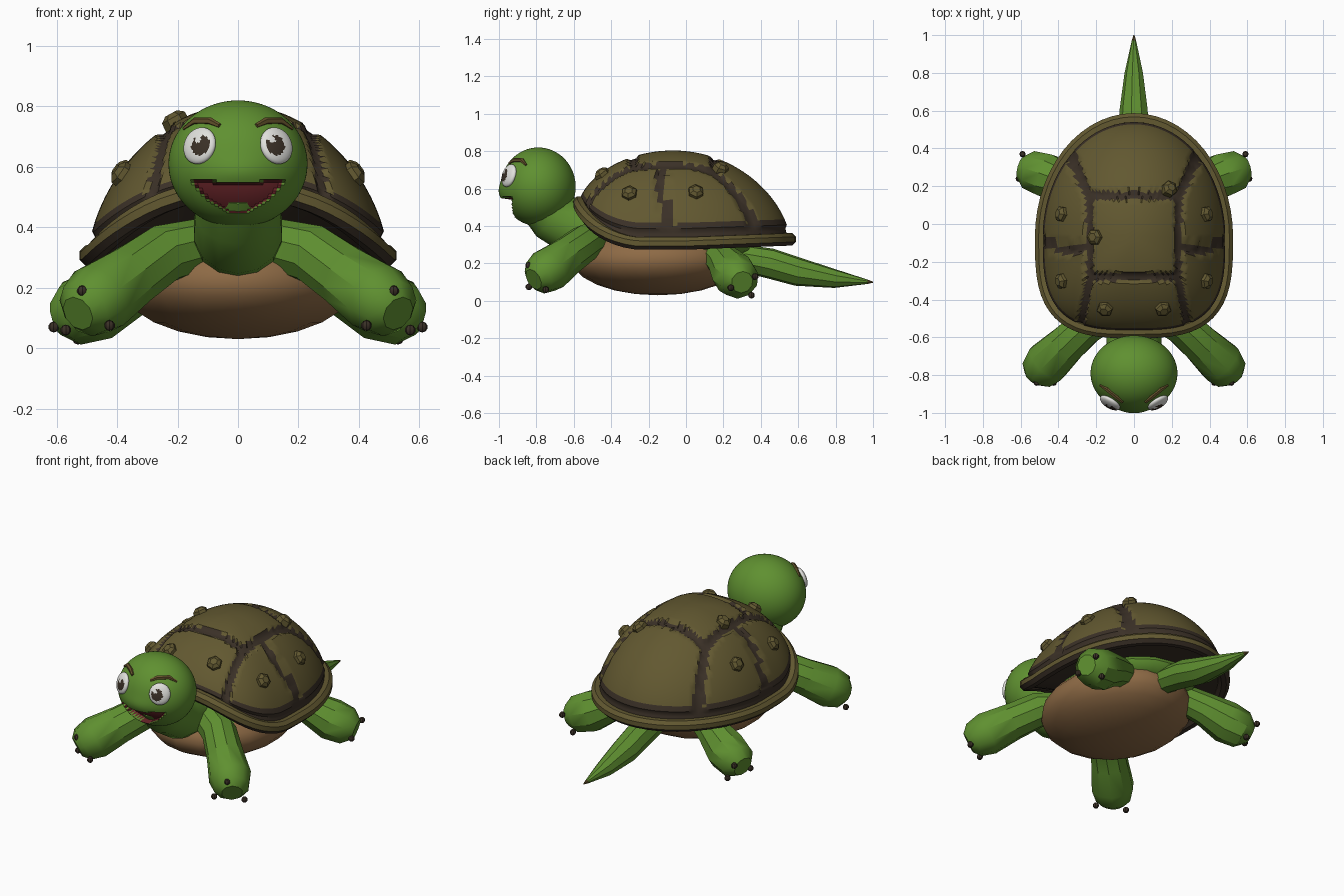
import bpy, bmesh, math
from mathutils import Vector, Matrix

if "Cube" in bpy.data.objects:
    bpy.data.objects.remove(bpy.data.objects["Cube"])


def material(name, rgb):
    m = bpy.data.materials.new(name)
    m.diffuse_color = (*rgb, 1)
    m.use_nodes = True
    m.node_tree.nodes["Principled BSDF"].inputs["Base Color"].default_value = m.diffuse_color
    return m


GREEN = material("skin green", (0.115, 0.28, 0.03))
OLIVE = material("shell olive", (0.122, 0.098, 0.030))
DARK = material("seam brown", (0.043, 0.030, 0.020))
TAN = material("belly tan", (0.27, 0.145, 0.06))
RED = material("mouth red", (0.14, 0.018, 0.022))
WHITE = material("eye white", (0.75, 0.75, 0.72))
BROWN = material("brow brown", (0.13, 0.085, 0.025))


def finish(name, bm, mats, angle=35, rule=None):
    bmesh.ops.recalc_face_normals(bm, faces=bm.faces)
    bm.normal_update()
    for f in bm.faces:
        f.smooth = True
        if rule:
            f.material_index = rule(f)
    me = bpy.data.meshes.new(name)
    bm.to_mesh(me)
    bm.free()
    me.set_sharp_from_angle(angle=math.radians(angle))
    for m in mats:
        me.materials.append(m)
    ob = bpy.data.objects.new(name, me)
    bpy.context.collection.objects.link(ob)
    return ob


def skin_rings(bm, rings, closed=False):
    n = len(rings[0])
    pairs = list(zip(rings, rings[1:])) + ([(rings[-1], rings[0])] if closed else [])
    for a, b in pairs:
        for i in range(n):
            j = (i + 1) % n
            bm.faces.new((a[i], a[j], b[j], b[i]))


def tube(name, pts, sides, mats, closed=False, angle=35, rule=None):
    """Sweep of rings along (x, y, z, radius) points."""
    bm = bmesh.new()
    rings = []
    for i, p in enumerate(pts):
        if closed:
            a, b = pts[i - 1], pts[(i + 1) % len(pts)]
        else:
            a, b = pts[max(i - 1, 0)], pts[min(i + 1, len(pts) - 1)]
        t = (Vector(b[:3]) - Vector(a[:3])).normalized()
        side = t.cross(Vector((0, 0, 1)))
        side = side.normalized() if side.length > 0.05 else Vector((1, 0, 0))
        up = side.cross(t)
        rings.append([bm.verts.new(Vector(p[:3]) + p[3] * (math.cos(w) * side + math.sin(w) * up))
                      for w in (2 * math.pi * (k + 0.5) / sides for k in range(sides))])
    skin_rings(bm, rings, closed)
    if not closed:
        bm.faces.new(rings[0])
        bm.faces.new(rings[-1])
    return finish(name, bm, mats, angle, rule)


def ball(name, loc, radii, mats, rot=None, seg=20, rule=None):
    bm = bmesh.new()
    bmesh.ops.create_uvsphere(bm, u_segments=seg, v_segments=seg * 2 // 3, radius=1)
    if rule:
        for f in bm.faces:
            f.material_index = rule(f.calc_center_median())
    m = Matrix.Translation(loc) @ (rot.to_matrix().to_4x4() if rot else Matrix()) @ Matrix.Diagonal((*radii, 1))
    bmesh.ops.transform(bm, matrix=m, verts=bm.verts)
    return finish(name, bm, mats)


# Shell shape: rounder behind, squarer and turned up in front
CY, IN = -0.07, 0.93


def outline(t, k=1.0):
    c, s = math.cos(t), math.sin(t)
    n, b = (2, 0.66) if s > 0 else (3.2, 0.53)
    return (k * 0.52 * math.copysign(abs(c) ** (2 / n), c),
            CY + k * b * math.copysign(abs(s) ** (2 / n), s))


def rim_z(x, y):
    if y < -0.25:
        return 0.295 + 0.25 * ((-0.25 - y) / 0.35) ** 1.6 * (1 - 0.5 * (x / 0.5) ** 2)
    return 0.295 + 0.04 * max(0, y)


def rho_of(x, y):
    n, b = (2, 0.66) if y > CY else (3.2, 0.53)
    return (abs(x / 0.52) ** n + abs((y - CY) / b) ** n) ** (1 / n) / IN


def dome(x, y):
    r = max(rho_of(x, y), 1e-4)
    zr = rim_z(x / r, CY + (y - CY) / r)
    return Vector((x, y, zr + (0.79 - zr) * max(0, 1 - r * r) ** 0.6))


def dome_normal(x, y, e=0.01):
    dx = dome(x + e, y) - dome(x - e, y)
    dy = dome(x, y + e) - dome(x, y - e)
    return dx.cross(dy).normalized()


def seam(x, y):
    ax = abs(x)
    xs = 0.235 + 0.45 * max(0, y - 0.14) + 0.2 * max(0, -0.3 - y)
    if abs(ax - xs) < 0.02 + 0.06 * max(0, y - 0.1) or rho_of(x, y) > 0.975:
        return True
    if ax < xs:
        return abs(y - 0.15) < 0.022 or abs(y + 0.28) < 0.022
    return abs(y + 0.1 - 0.04 * math.sin(14 * ax)) < 0.025


# Shell dome with raised plates and dark sunken seams
bm = bmesh.new()
N, K = 160, 46
rings = []
for k in range(1, K + 1):
    r = math.sin(math.pi / 2 * k / K)
    ring = []
    for i in range(N):
        x, y = outline(2 * math.pi * i / N, IN * r)
        p = dome(x, y)
        if not seam(x, y):
            p += 0.014 * dome_normal(x * 0.98, y * 0.98)
        ring.append(bm.verts.new(p))
    rings.append(ring)
skin_rings(bm, rings)
bm.faces.new(rings[0])


def shell_rule(f):
    c = f.calc_center_median()
    return int(seam(c.x, c.y))


finish("shell_dome", bm, [OLIVE, DARK], 40, shell_rule)

# Shell rim
rim = []
for i in range(56):
    x, y = outline(2 * math.pi * i / 56, 0.945)
    rim.append((x, y, rim_z(x, y) + 0.012, 0.036))
tube("shell_rim", rim, 8, [OLIVE, DARK], True, 40, lambda f: int(f.normal.z < -0.3))

# Dark underside of the shell
bm = bmesh.new()
rings = []
for k in range(1, 7):
    r = k / 6
    ring = []
    for i in range(48):
        x, y = outline(2 * math.pi * i / 48, 0.93 * r)
        ex, ey = outline(2 * math.pi * i / 48, 0.93)
        ring.append(bm.verts.new((x, y, 0.33 + (rim_z(ex, ey) - 0.33) * r * r)))
    rings.append(ring)
skin_rings(bm, rings)
bm.faces.new(rings[0])
finish("shell_underside", bm, [DARK])

# Shell knobs
for x, y in ((0.37, 0.05), (-0.37, 0.05), (0.37, -0.3), (-0.37, -0.3),
             (0.15, -0.44), (-0.15, -0.44), (-0.2, -0.07), (0.18, 0.18)):
    p, n = dome(x, y), dome_normal(x, y)
    tube("shell_knob", [(*(p + n * d), r) for d, r in ((-0.02, 0.046), (0.03, 0.042), (0.045, 0.022))],
         6, [OLIVE], angle=20)

# Belly plate and inner body
ball("belly", (0, -0.15, 0.22), (0.40, 0.46, 0.19), [TAN], seg=18)
ball("body", (0, -0.1, 0.30), (0.36, 0.46, 0.11), [GREEN], seg=18)

# Neck and tail
tube("neck", [(0, -0.78, 0.56, 0.14), (0, -0.70, 0.45, 0.145), (0, -0.60, 0.39, 0.15), (0, -0.42, 0.36, 0.15)],
     14, [GREEN])
tube("tail", [(0, 0.2, 0.235, 0.07), (0, 0.32, 0.225, 0.075), (0, 0.45, 0.20, 0.082), (0, 0.6, 0.155, 0.077),
              (0, 0.8, 0.118, 0.05), (0, 0.97, 0.102, 0.012), (0, 1.0, 0.10, 0.003)], 9, [GREEN, BROWN],
     rule=lambda f: int(f.calc_center_median().y > 0.965))

# Flippers with small dark claws
for s in (1, -1):
    tube("front_flipper", [(s * 0.12, -0.47, 0.34, 0.09), (s * 0.25, -0.54, 0.31, 0.1), (s * 0.36, -0.64, 0.235, 0.106),
                           (s * 0.46, -0.735, 0.165, 0.122), (s * 0.51, -0.79, 0.13, 0.1),
                           (s * 0.53, -0.815, 0.115, 0.06)], 10, [GREEN])
    tube("rear_flipper", [(s * 0.2, 0.15, 0.26, 0.08), (s * 0.34, 0.21, 0.205, 0.095), (s * 0.46, 0.255, 0.145, 0.12),
                          (s * 0.55, 0.285, 0.115, 0.108), (s * 0.60, 0.30, 0.10, 0.06)], 10, [GREEN])
    for c in ((0.515, -0.84, 0.19), (0.425, -0.84, 0.075), (0.57, -0.75, 0.06),
              (0.59, 0.37, 0.13), (0.61, 0.24, 0.07), (0.53, 0.35, 0.03)):
        ball("claw", (s * c[0], c[1], c[2]), (0.018, 0.018, 0.018), [DARK], seg=8)

# Head with an open, sunken mouth
HC, HR = Vector((0, -0.79, 0.61)), Vector((0.23, 0.2, 0.21))


def mouth(x, y, z):
    t = (x / 0.155) ** 2
    return y < -0.79 and t < 1 and 0.45 + 0.11 * t < z < 0.545 + 0.015 * t


bm = bmesh.new()
bmesh.ops.create_uvsphere(bm, u_segments=96, v_segments=64, radius=1)
inside = set()
for v in bm.verts:
    q = v.co.copy()
    p = Vector((HC[i] + HR[i] * q[i] for i in range(3)))
    if q.y < 0 and mouth(*p):
        inside.add(v)
        p.y += 0.06 * (1 - (p.x / 0.2) ** 2)
    elif q.y < 0:
        p.y -= 0.013 * math.exp(-((p.z - 0.58) / 0.05) ** 2 - (p.x / 0.12) ** 2)
    v.co = p
finish("head", bm, [GREEN, RED], 40, lambda f: int(sum(v in inside for v in f.verts) >= 2))


def on_head(x, z, k=1.0):
    px, pz = x / HR.x, (z - HC.z) / HR.z
    py = -math.sqrt(max(0.02, 1 - px * px - pz * pz))
    return HC + k * Vector((x, py * HR.y, z - HC.z)), Vector((px / HR.x, py / HR.y, pz / HR.z)).normalized()


# Eyes and brows
for s in (1, -1):
    def eye_rule(c, s=s):
        u, v = c.x + s * 0.25, c.y + 0.05
        if c.z > 0 and u * u + v * v < 0.3:
            return 0 if (u + 0.18) ** 2 + (v - 0.3) ** 2 < 0.04 else 1
        return 0
    p, n = on_head(s * 0.127, 0.67)
    ball("eye", p, (0.06, 0.063, 0.024), [WHITE, DARK], n.to_track_quat('Z', 'Y'), 36, eye_rule)
    tube("brow", [(*on_head(s * x, z, 1.01)[0], r) for x, z, r in
                  ((0.06, 0.735, 0.008), (0.09, 0.75, 0.013), (0.14, 0.75, 0.013), (0.178, 0.725, 0.006))],
         6, [BROWN])
